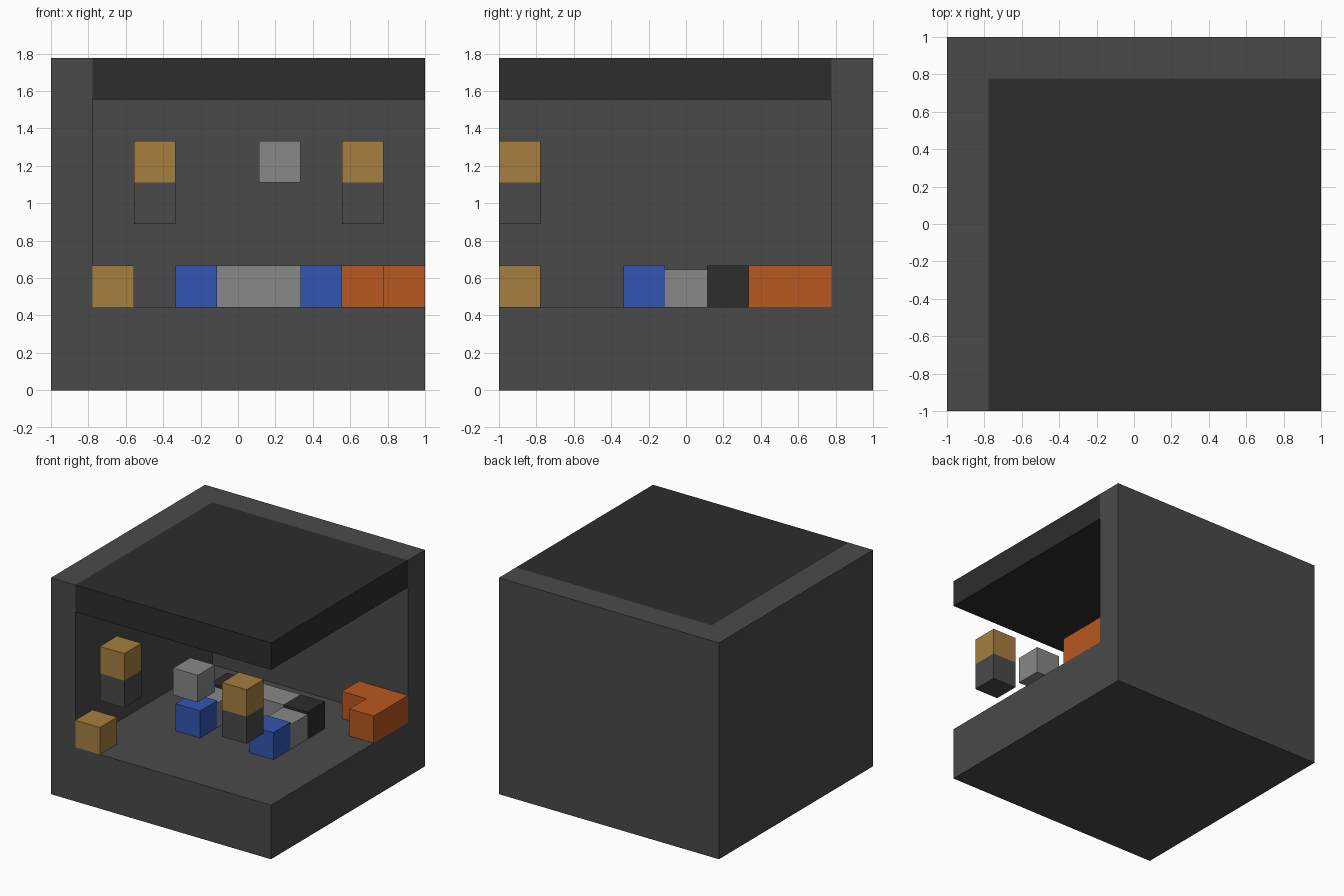
import bpy

cube = bpy.data.objects.get("Cube")
if cube:
    bpy.data.objects.remove(cube, do_unlink=True)

U = 2 / 9  # size of one grid cell


def material(name, rgb):
    m = bpy.data.materials.new(name)
    m.use_nodes = True
    m.diffuse_color = (*rgb, 1)
    m.node_tree.nodes["Principled BSDF"].inputs["Base Color"].default_value = (*rgb, 1)
    return m


charcoal = material("charcoal", (0.068, 0.068, 0.068))
black = material("soft black", (0.026, 0.026, 0.026))
grey = material("light grey", (0.246, 0.246, 0.246))
tan = material("tan", (0.381, 0.212, 0.051))
blue = material("blue", (0.033, 0.093, 0.456))
orange = material("orange", (0.485, 0.098, 0.014))


def block(name, cell, mat, size=(1, 1, 1)):
    """Box given by its lowest cell corner and its size in cells."""
    centre = [(c + s / 2) * U for c, s in zip(cell, size)]
    bpy.ops.mesh.primitive_cube_add(size=1, location=(centre[0] - 1, centre[1] - 1, centre[2]))
    ob = bpy.context.object
    ob.name = name
    ob.scale = [s * U for s in size]
    ob.data.materials.append(mat)
    return ob


# Room shell, open at the front and one side
block("floor", (0, 0, 0), charcoal, (9, 9, 2))
block("side_wall", (0, 0, 2), charcoal, (1, 9, 6))
block("back_wall", (1, 8, 2), charcoal, (8, 1, 6))
block("ceiling", (1, 0, 7), black, (8, 8, 1))

# Hanging lamps along the front
for x in (2, 7):
    block("lamp_top", (x, 0, 5), tan)
    block("lamp_base", (x, 0, 4), charcoal)
block("hanging_block", (5, 0, 5), grey)
block("floor_lamp", (1, 0, 2), tan)

# Central seating: back row, arms and blue ends
block("seat_back", (4, 5, 2), grey, (2, 1, 1))
for x in (3, 6):
    block("seat_corner", (x, 5, 2), black)
    block("seat_arm", (x, 4, 2), grey, (1, 1, 0.91))
    block("seat_end", (x, 3, 2), blue)

# Corner bench, L-shaped
block("bench_long", (8, 6, 2), orange, (1, 2, 1))
block("bench_short", (7, 7, 2), orange)
